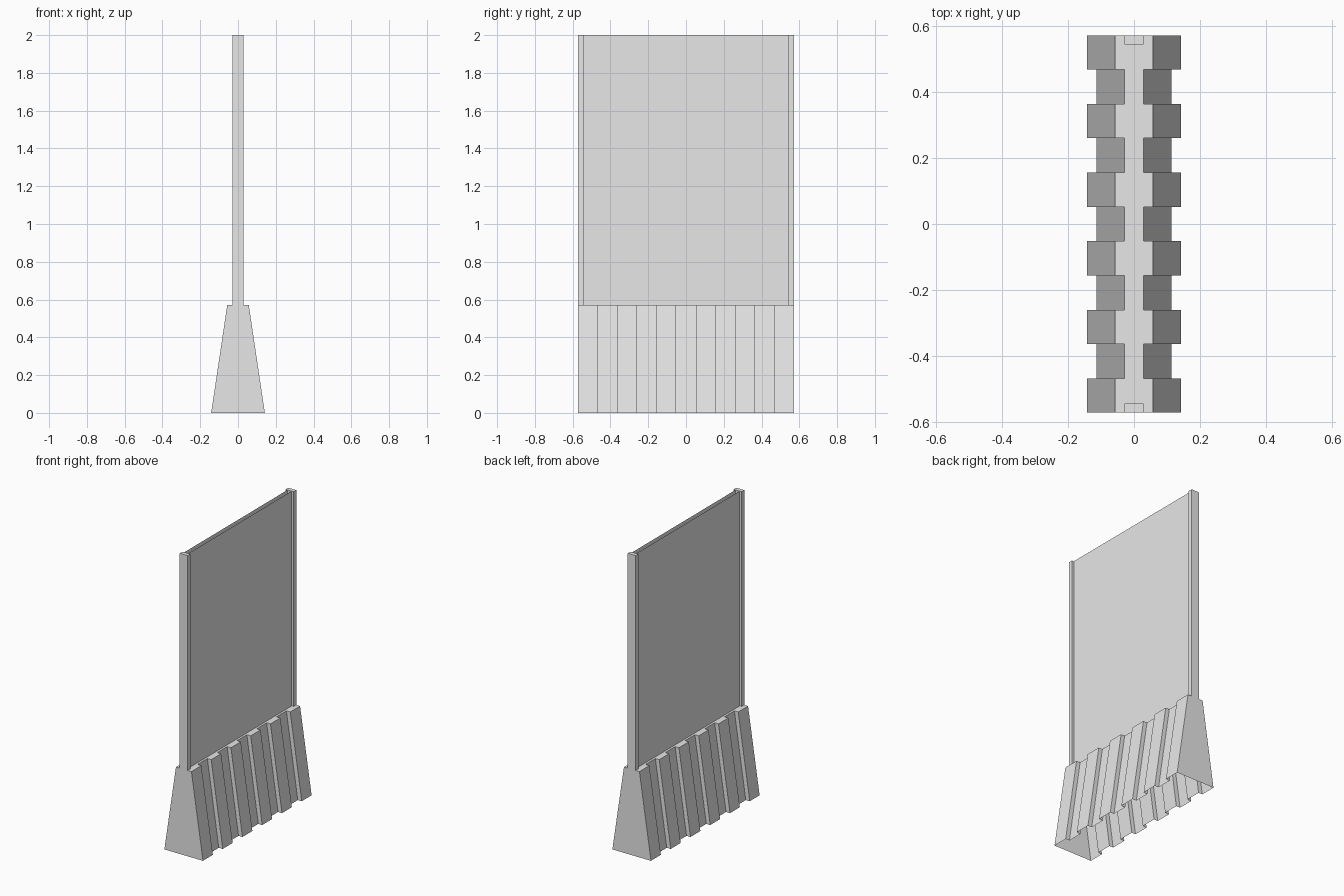
import bpy
import bmesh

if "Cube" in bpy.data.objects:
    bpy.data.objects.remove(bpy.data.objects["Cube"], do_unlink=True)

HALF_LEN, BASE_TOP, TOP = 0.571, 0.571, 2.0
RIBS = 11

grey = bpy.data.materials.new("light_grey")
grey.use_nodes = True
colour = (0.8, 0.8, 0.8, 1)
grey.diffuse_color = colour
grey.node_tree.nodes["Principled BSDF"].inputs["Base Color"].default_value = colour


def finish(name, bm):
    mesh = bpy.data.meshes.new(name)
    bm.to_mesh(mesh)
    bm.free()
    mesh.materials.append(grey)
    obj = bpy.data.objects.new(name, mesh)
    bpy.context.collection.objects.link(obj)
    return obj


def outline(bm, wide, narrow, z):
    """Closed plan outline whose long sides step in and out."""
    side = []
    pitch = 2 * HALF_LEN / RIBS
    for i in range(RIBS):
        x = narrow if i % 2 else wide
        y = -HALF_LEN + i * pitch
        side += [(x, y), (x, y + pitch)]
    points = side + [(-x, y) for x, y in reversed(side)]
    return [bm.verts.new((x, y, z)) for x, y in points]


# Ribbed, tapering base: hollow and open underneath
bm = bmesh.new()
low = outline(bm, 0.142, 0.113, 0)
high = outline(bm, 0.057, 0.029, BASE_TOP)
for i in range(len(low)):
    j = (i + 1) % len(low)
    bm.faces.new((low[i], low[j], high[j], high[i]))
bm.faces.new(high)
finish("ribbed_base", bm)

# Upright posts at both ends
POST_X, POST_Y = 0.029, 0.028
for name, sign in (("front_post", -1), ("back_post", 1)):
    bm = bmesh.new()
    bmesh.ops.create_cube(bm, size=1)
    bmesh.ops.scale(bm, vec=(2 * POST_X, POST_Y, TOP - BASE_TOP), verts=bm.verts)
    bmesh.ops.translate(bm, vec=(0, sign * (HALF_LEN - POST_Y / 2), (TOP + BASE_TOP) / 2),
                        verts=bm.verts)
    finish(name, bm)

# Two thin sheets between the posts, with an open gap along the top
PANEL_X = 0.015
for name, sign in (("left_panel", 1), ("right_panel", -1)):
    bm = bmesh.new()
    y = HALF_LEN - POST_Y
    corners = [(-y, BASE_TOP), (y, BASE_TOP), (y, TOP), (-y, TOP)][::sign]
    bm.faces.new([bm.verts.new((sign * PANEL_X, cy, cz)) for cy, cz in corners])
    finish(name, bm)
